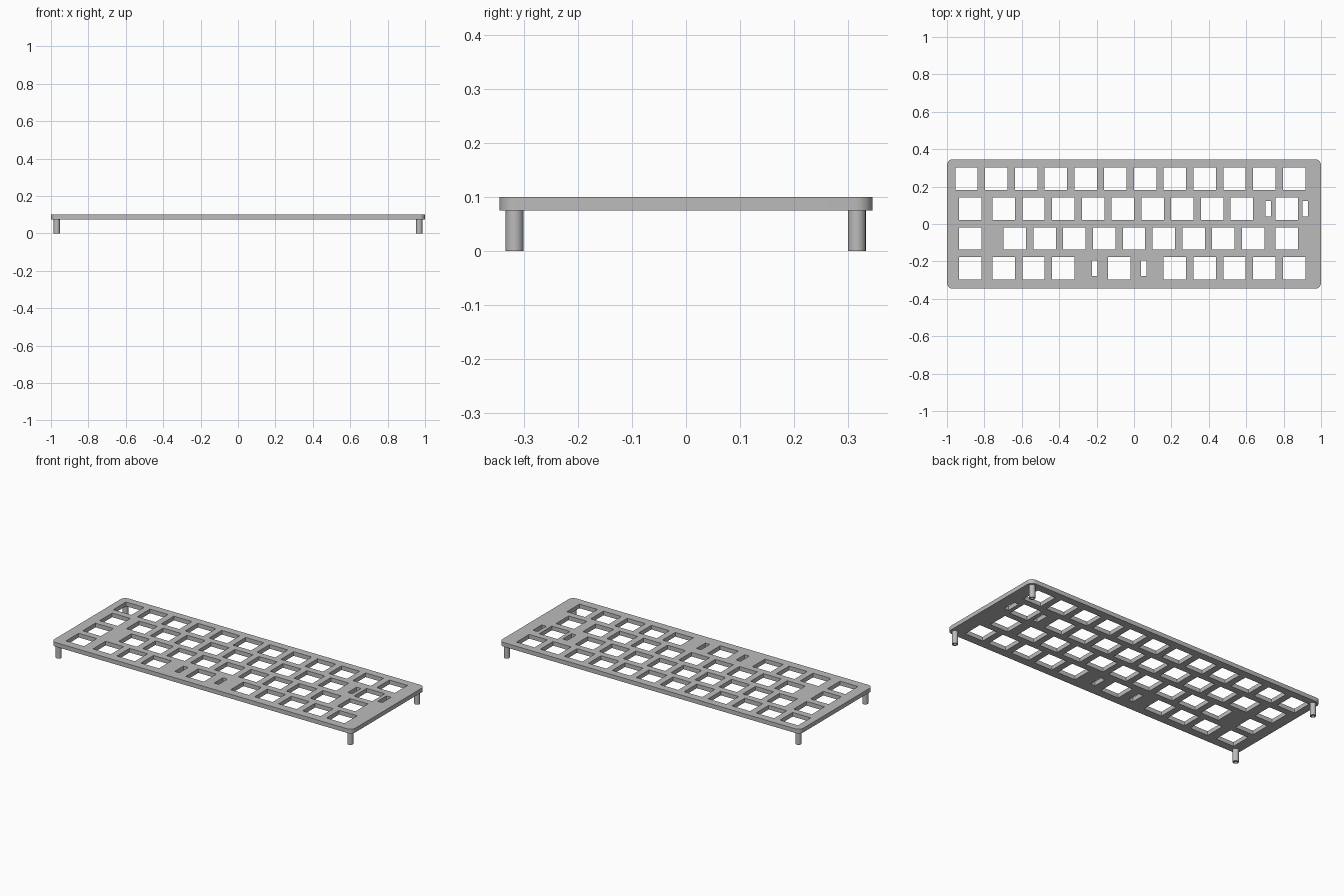
import bpy, bmesh, math

cube = bpy.data.objects.get("Cube")
if cube:
    bpy.data.objects.remove(cube, do_unlink=True)

PITCH = 0.1592            # one key unit
LEFT = -0.975             # left edge of the key grid
HOLE = 0.12               # switch cutout size
BOTTOM, TOP = 0.075, 0.1  # plate heights
HALF_X, HALF_Y, CORNER = 1.0, 0.346, 0.032

grey = bpy.data.materials.new("plate grey")
grey.use_nodes = True
colour = (0.5, 0.5, 0.5, 1)
grey.diffuse_color = colour
grey.node_tree.nodes["Principled BSDF"].inputs["Base Color"].default_value = colour


def add_loop(curve, points):
    spline = curve.splines.new("POLY")
    spline.points.add(len(points) - 1)
    for point, (x, y) in zip(spline.points, points):
        point.co = (x, y, 0, 1)
    spline.use_cyclic_u = True


def add_rect(curve, x, y, w, h):
    add_loop(curve, [(x + sx * w / 2, y + sy * h / 2)
                     for sx, sy in ((-1, -1), (1, -1), (1, 1), (-1, 1))])


def finish(obj):
    obj.data.materials.clear()
    obj.data.materials.append(grey)
    bpy.ops.object.select_all(action="DESELECT")
    obj.select_set(True)
    bpy.context.view_layer.objects.active = obj
    bpy.ops.object.shade_smooth_by_angle(angle=math.radians(35))


# Plate outline with rounded corners
curve = bpy.data.curves.new("key_plate", "CURVE")
curve.dimensions = "2D"
curve.fill_mode = "BOTH"
curve.extrude = (TOP - BOTTOM) / 2
outline = []
steps = 8
for i, (sx, sy) in enumerate(((1, 1), (-1, 1), (-1, -1), (1, -1))):
    for k in range(steps + 1):
        a = (i + k / steps) * math.pi / 2
        outline.append((sx * (HALF_X - CORNER) + CORNER * math.cos(a),
                        sy * (HALF_Y - CORNER) + CORNER * math.sin(a)))
add_loop(curve, outline)

# Switch cutouts: key centres of each row, in key units
rows = [
    [0.5 + i for i in range(12)],
    [0.625] + [1.75 + i for i in range(9)] + [11.25],
    [0.625] + [2.125 + i for i in range(9)] + [11.25],
    [0.625, 1.75, 2.75, 3.75, 5.625] + [7.5 + i for i in range(5)],
]
row_y = [0.241 - r * PITCH for r in range(4)]
for y, keys in zip(row_y, rows):
    for u in keys:
        add_rect(curve, LEFT + u * PITCH, y, HOLE, HOLE)

# Stabiliser slots either side of the wide keys: row, key centre, half spacing
for row, u, spread in ((1, 11.25, 0.099), (3, 5.625, 0.131)):
    for side in (-1, 1):
        add_rect(curve, LEFT + u * PITCH + side * spread, row_y[row], 0.03, 0.083)

plate = bpy.data.objects.new("key_plate", curve)
plate.location.z = (TOP + BOTTOM) / 2
bpy.context.collection.objects.link(plate)
bpy.ops.object.select_all(action="DESELECT")
plate.select_set(True)
bpy.context.view_layer.objects.active = plate
bpy.ops.object.convert(target="MESH")
plate = bpy.context.view_layer.objects.active
bm = bmesh.new()
bm.from_mesh(plate.data)
bmesh.ops.remove_doubles(bm, verts=bm.verts, dist=0.0001)
bmesh.ops.recalc_face_normals(bm, faces=bm.faces)
bm.to_mesh(plate.data)
bm.free()
finish(plate)


# Standoff legs with a blind screw hole from below
def add_leg(name, x, y):
    radius, bore, depth, sides = 0.0165, 0.009, 0.07, 24
    profile = [(radius, BOTTOM), (radius, 0), (bore, 0), (bore, depth)]
    bm = bmesh.new()
    rings = [[bm.verts.new((r * math.cos(math.tau * k / sides),
                            r * math.sin(math.tau * k / sides), z))
              for k in range(sides)] for r, z in profile]
    for a, b in zip(rings, rings[1:]):
        for k in range(sides):
            n = (k + 1) % sides
            bm.faces.new((a[k], a[n], b[n], b[k]))
    bm.faces.new(rings[0])
    bm.faces.new(rings[-1])
    bmesh.ops.recalc_face_normals(bm, faces=bm.faces)
    mesh = bpy.data.meshes.new(name)
    bm.to_mesh(mesh)
    bm.free()
    leg = bpy.data.objects.new(name, mesh)
    leg.location = (x, y, 0)
    bpy.context.collection.objects.link(leg)
    finish(leg)


for x, side in ((-0.969, "right"), (0.969, "left")):
    for y, end in ((-0.318, "front"), (0.317, "back")):
        add_leg(f"{end}_{side}_leg", x, y)
